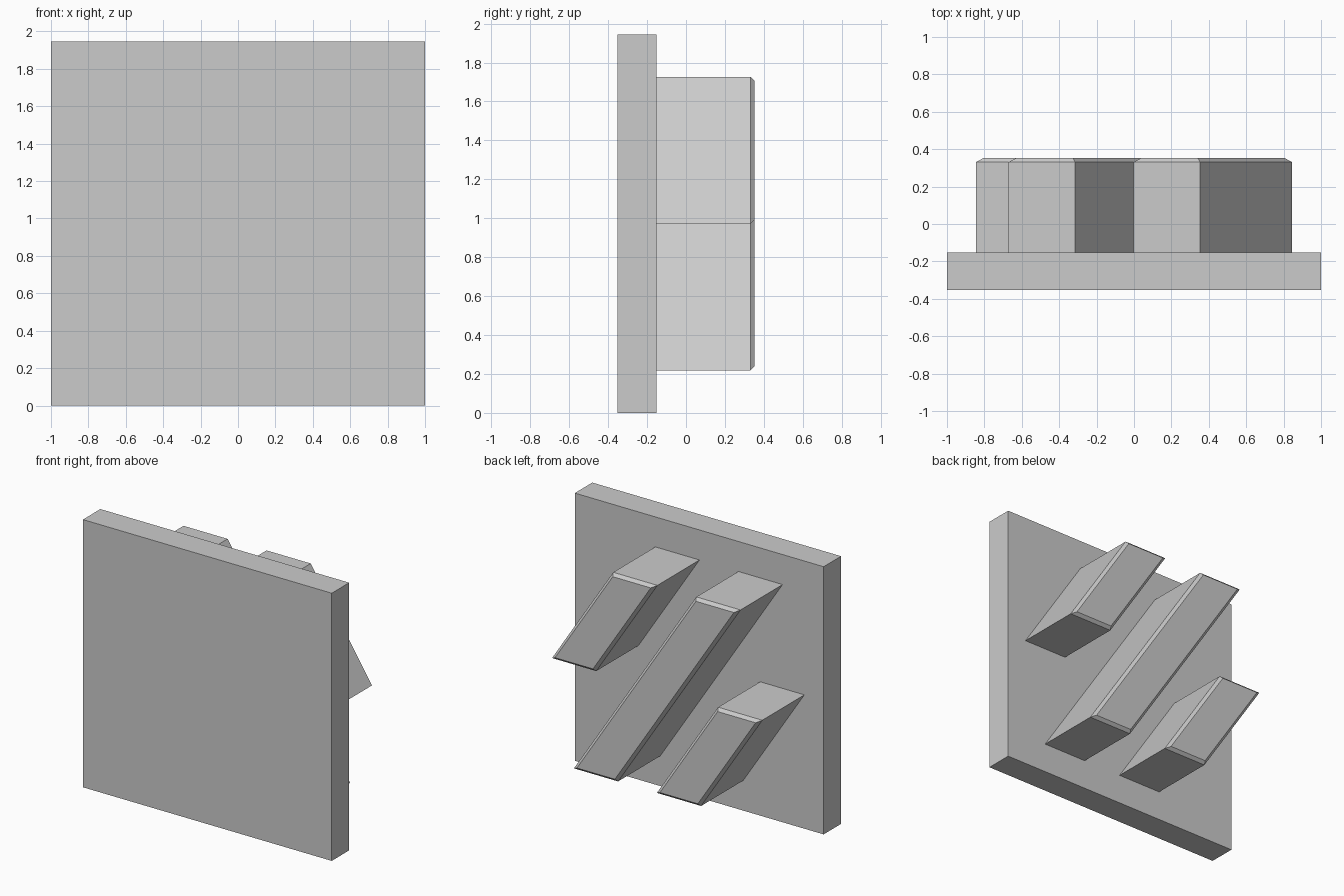
import bpy
import bmesh

cube = bpy.data.objects.get("Cube")
if cube:
    bpy.data.objects.remove(cube, do_unlink=True)

grey = bpy.data.materials.new("plain_grey")
grey.use_nodes = True
colour = (0.6, 0.6, 0.6, 1)
grey.diffuse_color = colour
grey.node_tree.nodes["Principled BSDF"].inputs["Base Color"].default_value = colour

FRONT, PLATE_BACK, RIB_BACK = -0.352, -0.152, 0.352
HEIGHT, BEVEL = 1.945, 0.021
TOP, MIDDLE, BOTTOM = 1.727, 0.9725, 0.218
WIDTH, SLOPE = 0.355, 0.652    # sideways run per unit of drop


def outline(left, top, bottom, inset=0):
    """Slanted rib outline, shrunk evenly on all four sides."""
    side = inset * (1 + SLOPE ** 2) ** 0.5
    def corner(x, z, sign):
        return x + (top - z) * SLOPE + sign * side, z
    hi, lo = top - inset, bottom + inset
    return [corner(left, hi, 1), corner(left, lo, 1),
            corner(left + WIDTH, lo, -1), corner(left + WIDTH, hi, -1)]


def loft(name, sections):
    """Join matching (y, outline) sections into one closed solid."""
    bm = bmesh.new()
    rings = [[bm.verts.new((x, y, z)) for x, z in pts] for y, pts in sections]
    bm.faces.new(rings[0])
    bm.faces.new(rings[-1])
    for a, b in zip(rings, rings[1:]):
        for i in range(len(a)):
            j = (i + 1) % len(a)
            bm.faces.new((a[i], a[j], b[j], b[i]))
    bmesh.ops.recalc_face_normals(bm, faces=bm.faces)
    mesh = bpy.data.meshes.new(name)
    bm.to_mesh(mesh)
    bm.free()
    mesh.materials.append(grey)
    bpy.context.collection.objects.link(bpy.data.objects.new(name, mesh))


# Square face plate
square = [(-1, 0), (1, 0), (1, HEIGHT), (-1, HEIGHT)]
loft("face_plate", [(FRONT, square), (PLATE_BACK, square)])

# Slanted ribs with a chamfered rear edge
for name, left, top, bottom in (("long_rib", -0.67, TOP, BOTTOM),
                                ("upper_short_rib", -0.002, TOP, MIDDLE),
                                ("lower_short_rib", -0.845, MIDDLE, BOTTOM)):
    full = outline(left, top, bottom)
    loft(name, [(PLATE_BACK, full), (RIB_BACK - BEVEL, full),
                (RIB_BACK, outline(left, top, bottom, BEVEL))])
